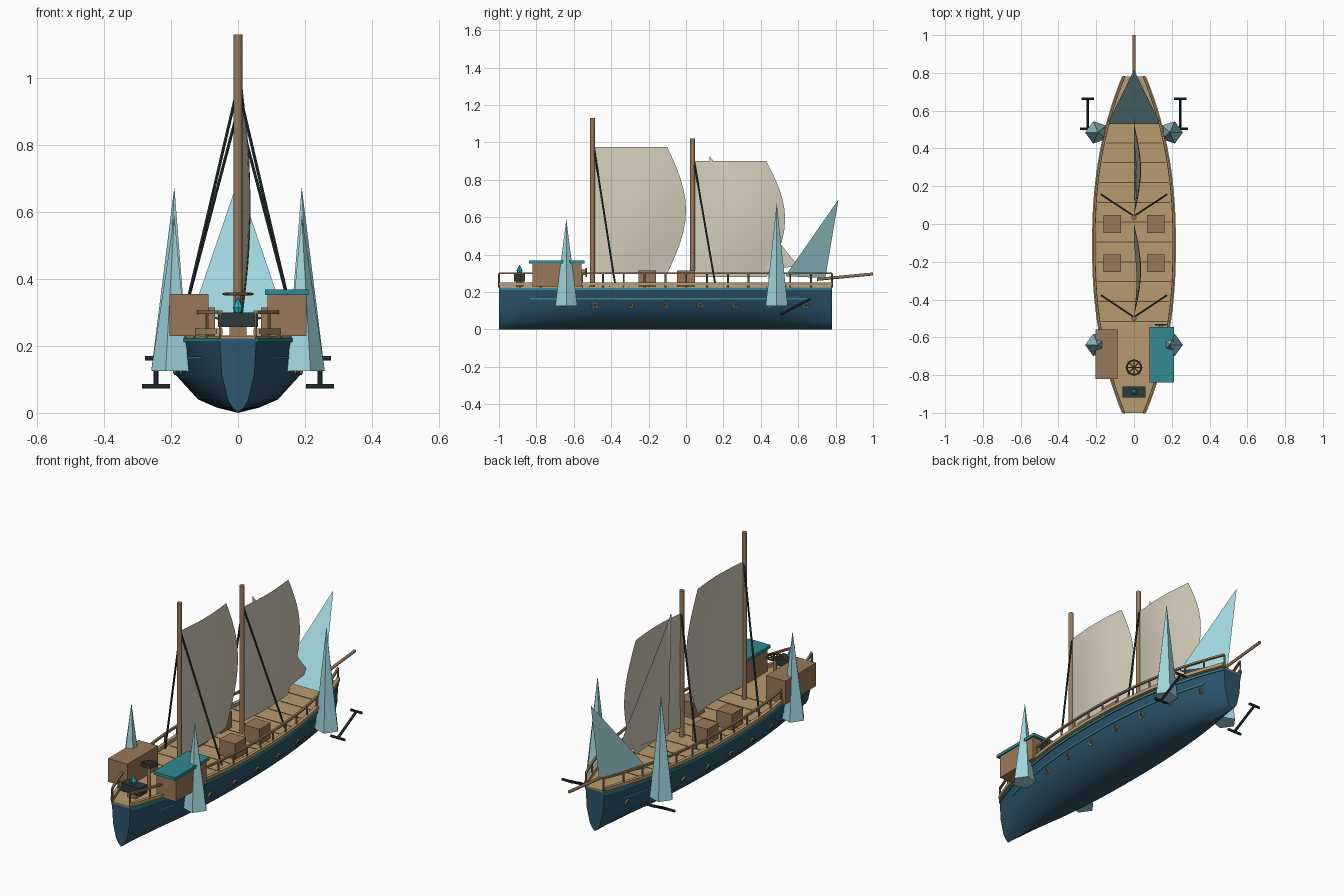
import bpy, bmesh, math
from mathutils import Vector

if "Cube" in bpy.data.objects:
    bpy.data.objects.remove(bpy.data.objects["Cube"])


def material(name, r, g, b):
    lin = [((c / 255 + 0.055) / 1.055) ** 2.4 for c in (r, g, b)] + [1]
    m = bpy.data.materials.new(name)
    m.use_nodes = True
    m.diffuse_color = lin
    m.node_tree.nodes["Principled BSDF"].inputs["Base Color"].default_value = lin
    return m


HULL = material("deep blue hull", 46, 86, 110)
TEAL = material("teal paint", 50, 138, 146)
DECK = material("tan deck wood", 184, 155, 110)
WOOD = material("brown wood", 154, 121, 90)
SEAM = material("dark seam", 98, 76, 54)
ICE = material("pale ice", 160, 214, 222)
SAIL = material("cream canvas", 212, 205, 186)
IRON = material("dark iron", 44, 58, 60)
FLAME = material("cyan flame", 40, 190, 205)


def finish(name, bm, mat, smooth=None):
    bmesh.ops.recalc_face_normals(bm, faces=bm.faces)
    me = bpy.data.meshes.new(name)
    bm.to_mesh(me)
    bm.free()
    me.materials.append(mat)
    ob = bpy.data.objects.new(name, me)
    bpy.context.collection.objects.link(ob)
    if smooth:
        bpy.ops.object.select_all(action="DESELECT")
        ob.select_set(True)
        bpy.context.view_layer.objects.active = ob
        bpy.ops.object.shade_smooth_by_angle(angle=math.radians(smooth))
    return ob


def box(name, center, size, mat):
    bm = bmesh.new()
    bmesh.ops.create_cube(bm, size=1)
    for v in bm.verts:
        v.co = Vector(a * s + c for a, s, c in zip(v.co, size, center))
    return finish(name, bm, mat)


def rod(name, a, b, r, mat, r2=None, sides=10, smooth=40):
    a, b = Vector(a), Vector(b)
    bm = bmesh.new()
    bmesh.ops.create_cone(bm, cap_ends=True, segments=sides, radius1=r,
                          radius2=r if r2 is None else r2, depth=(b - a).length)
    turn = (b - a).to_track_quat("Z", "Y")
    for v in bm.verts:
        v.co = turn @ v.co + (a + b) / 2
    return finish(name, bm, mat, smooth)


def sweep(name, path, half_w, half_h, mat):
    """Square-section strip along a path that runs fore and aft."""
    bm = bmesh.new()
    rings = []
    for x, y, z in path:
        rings.append([bm.verts.new((x + i * half_w, y, z + k * half_h))
                      for i, k in ((-1, -1), (1, -1), (1, 1), (-1, 1))])
    for p, q in zip(rings, rings[1:]):
        for i in range(4):
            j = (i + 1) % 4
            bm.faces.new((p[i], p[j], q[j], q[i]))
    bm.faces.new(rings[0])
    bm.faces.new(rings[-1])
    return finish(name, bm, mat)


def ring(name, center, radius, r, axis, mat, n=16, m=6):
    bm = bmesh.new()
    turn = Vector(axis).to_track_quat("Z", "Y")
    grid = []
    for i in range(n):
        a = math.tau * i / n
        row = []
        for j in range(m):
            b = math.tau * j / m
            d = radius + r * math.cos(b)
            p = Vector((d * math.cos(a), d * math.sin(a), r * math.sin(b)))
            row.append(bm.verts.new(turn @ p + Vector(center)))
        grid.append(row)
    for i in range(n):
        for j in range(m):
            p, q, k = grid[i], grid[(i + 1) % n], (j + 1) % m
            bm.faces.new((p[j], q[j], q[k], p[k]))
    return finish(name, bm, mat, 60)


# Hull lines: half width along the length and the cross-section
STERN, BOW = -1.0, 0.78
SECTION = [(0, 0), (0.3, 0.016), (0.56, 0.04), (0.88, 0.115), (1, 0.222)]


def beam(y):
    return 0.055 + 0.158 * (1 - abs((y + 0.11) / 0.89) ** 2.3)


def side_x(y, z):
    for (w0, z0), (w1, z1) in zip(SECTION, SECTION[1:]):
        if z <= z1:
            return beam(y) * (w0 + (w1 - w0) * (z - z0) / (z1 - z0))
    return beam(y)


STATIONS = [STERN + (BOW - STERN) * i / 32 for i in range(33)]
bm = bmesh.new()
outline = [(-w, z) for w, z in SECTION[:0:-1]] + SECTION
rows = [[bm.verts.new((w * beam(y), y, z)) for w, z in outline] for y in STATIONS]
for p, q in zip(rows, rows[1:]):
    for i in range(len(outline) - 1):
        bm.faces.new((p[i], p[i + 1], q[i + 1], q[i]))
    bm.faces.new((p[-1], p[0], q[0], q[-1]))
bm.faces.new(rows[0])
bm.faces.new(rows[-1])
finish("hull", bm, HULL, 45)

# Deck slab and plank seams
bm = bmesh.new()
edge = [(beam(y) - 0.004, y) for y in STATIONS]
loop = [bm.verts.new((x, y, 0.222)) for x, y in edge]
loop += [bm.verts.new((-x, y, 0.222)) for x, y in reversed(edge)]
top = bmesh.ops.extrude_face_region(bm, geom=[bm.faces.new(loop)])
for v in top["geom"]:
    if isinstance(v, bmesh.types.BMVert):
        v.co.z += 0.008
finish("deck", bm, DECK)
for i in range(11):
    y = -0.515 + 0.105 * i
    box("deck_seam", (0, y, 0.23), (2 * beam(y) - 0.03, 0.005, 0.003), SEAM)

for s in (-1, 1):
    # Painted strakes, gunwale and railing
    sweep("sheer_strake", [(s * beam(y), y, 0.217) for y in STATIONS], 0.004, 0.006, TEAL)
    sweep("side_strake", [(s * side_x(y, 0.165), y, 0.165) for y in STATIONS[3:-2]],
          0.004, 0.004, TEAL)
    sweep("gunwale", [(s * beam(y), y, 0.243) for y in STATIONS], 0.009, 0.009, DECK)
    sweep("handrail", [(s * (beam(y) - 0.002), y, 0.301) for y in STATIONS], 0.006, 0.005, WOOD)
    for y in STATIONS[::2]:
        x = s * (beam(y) - 0.002)
        rod("rail_post", (x, y, 0.225), (x, y, 0.3), 0.005, WOOD, sides=6)

    # Portholes
    for i in range(7):
        y = -0.485 + 0.1875 * i
        x = s * (side_x(y, 0.13) + 0.001)
        ring("porthole_rim", (x, y, 0.13), 0.014, 0.004, (s, 0, -0.3), DECK)
        rod("porthole_glass", (x - s * 0.006, y, 0.13), (x + s * 0.002, y, 0.13), 0.013, IRON)

    # Ice spires
    for y, tip in ((0.485, 0.675), (-0.64, 0.59)):
        rod("ice_spire", (s * 0.197, y, 0.125), (s * 0.19, y, tip), 0.062, ICE,
            r2=0, sides=5, smooth=None)

    # Anchors
    low, high = Vector((s * 0.245, 0.505, 0.08)), Vector((s * 0.245, 0.663, 0.163))
    rod("anchor_shank", low, high, 0.007, IRON, sides=8)
    for p, w in ((low, 0.042), (high, 0.033)):
        off = Vector((w, 0, 0))
        rod("anchor_bar", p - off, p + off, 0.007, IRON, sides=8)

    # Crates and cabins
    for y in (0.0, -0.208):
        box("crate", (s * 0.115, y, 0.27), (0.094, 0.094, 0.09), WOOD)
    box("cabin", (s * 0.146, -0.69, 0.292), (0.116, 0.262, 0.126), WOOD)

    # Shrouds
    rod("main_shroud", (0, -0.493, 0.975), (s * 0.17, -0.38, 0.25), 0.005, IRON, sides=6)
    rod("fore_shroud", (0, 0.042, 0.905), (s * 0.172, 0.155, 0.25), 0.005, IRON, sides=6)

# Cabin roof and door plate
box("cabin_roof", (0.146, -0.692, 0.36), (0.13, 0.296, 0.016), TEAL)
box("cabin_door", (0.142, -0.534, 0.305), (0.06, 0.008, 0.05), IRON)
box("door_frame", (0.142, -0.55, 0.305), (0.02, 0.03, 0.03), WOOD)

# Masts and bowsprit
rod("main_mast", (0, -0.5, 0.225), (0, -0.5, 1.13), 0.0135, WOOD)
rod("fore_mast", (0, 0.035, 0.225), (0, 0.035, 1.02), 0.0135, WOOD)
rod("bowsprit", (0, 0.7, 0.268), (0, 1.0, 0.297), 0.008, WOOD)


def sail(name, luff, leech, z0, z1, bulge, n=12):
    """Curved sheet from luff(v) to leech(v), bellied toward +x."""
    bm = bmesh.new()
    g = []
    for j in range(n + 1):
        v = j / n
        a, b = luff(v), leech(v)
        g.append([bm.verts.new((bulge * math.sin(math.pi * i / n) * (0.35 + 0.65 * math.sin(math.pi * v)),
                                a + (b - a) * i / n, z0(i / n) + (z1 - z0(i / n)) * v))
                  for i in range(n + 1)])
    for p, q in zip(g, g[1:]):
        for i in range(n):
            bm.faces.new((p[i], p[i + 1], q[i + 1], q[i]))
    return finish(name, bm, SAIL, 60)


sail("main_sail", lambda v: -0.49, lambda v: -0.1 + 0.1 * math.sin(math.pi * v),
     lambda u: 0.3, 0.975, 0.037)
sail("fore_sail", lambda v: 0.045, lambda v: 0.43 + 0.1 * math.sin(math.pi * v),
     lambda u: 0.28, 0.9, 0.037)
sail("jib", lambda v: 0.15 - 0.025 * v, lambda v: 0.6 - 0.473 * v,
     lambda u: 0.28 + 0.06 * u, 0.925, 0.012)

# Leaning ice shard on the bow
bm = bmesh.new()
a, b, c, d = [bm.verts.new(p) for p in
              ((-0.14, 0.53, 0.285), (0.14, 0.53, 0.285), (0, 0.745, 0.275), (0, 0.815, 0.695))]
for f in ((a, b, c), (a, b, d), (b, c, d), (c, a, d)):
    bm.faces.new(f)
finish("bow_ice_shard", bm, ICE)

# Steering wheel
hub = Vector((0, -0.76, 0.355))
rod("wheel_post", (0, -0.76, 0.225), hub, 0.01, WOOD)
ring("wheel_rim", hub, 0.038, 0.005, (0, 0, 1), SEAM)
for i in range(4):
    a = math.pi * i / 4
    spoke = Vector((math.cos(a), math.sin(a), 0)) * 0.046
    rod("wheel_spoke", hub - spoke, hub + spoke, 0.003, SEAM, sides=6)

# Brazier at the stern
box("brazier_foot", (0, -0.89, 0.243), (0.05, 0.04, 0.03), WOOD)
box("brazier", (0, -0.89, 0.278), (0.12, 0.058, 0.044), IRON)
rod("flame_base", (0, -0.89, 0.298), (0, -0.89, 0.315), 0.01, FLAME, r2=0.016, sides=8)
rod("flame_tip", (0, -0.89, 0.315), (0, -0.89, 0.347), 0.016, FLAME, r2=0, sides=8)
